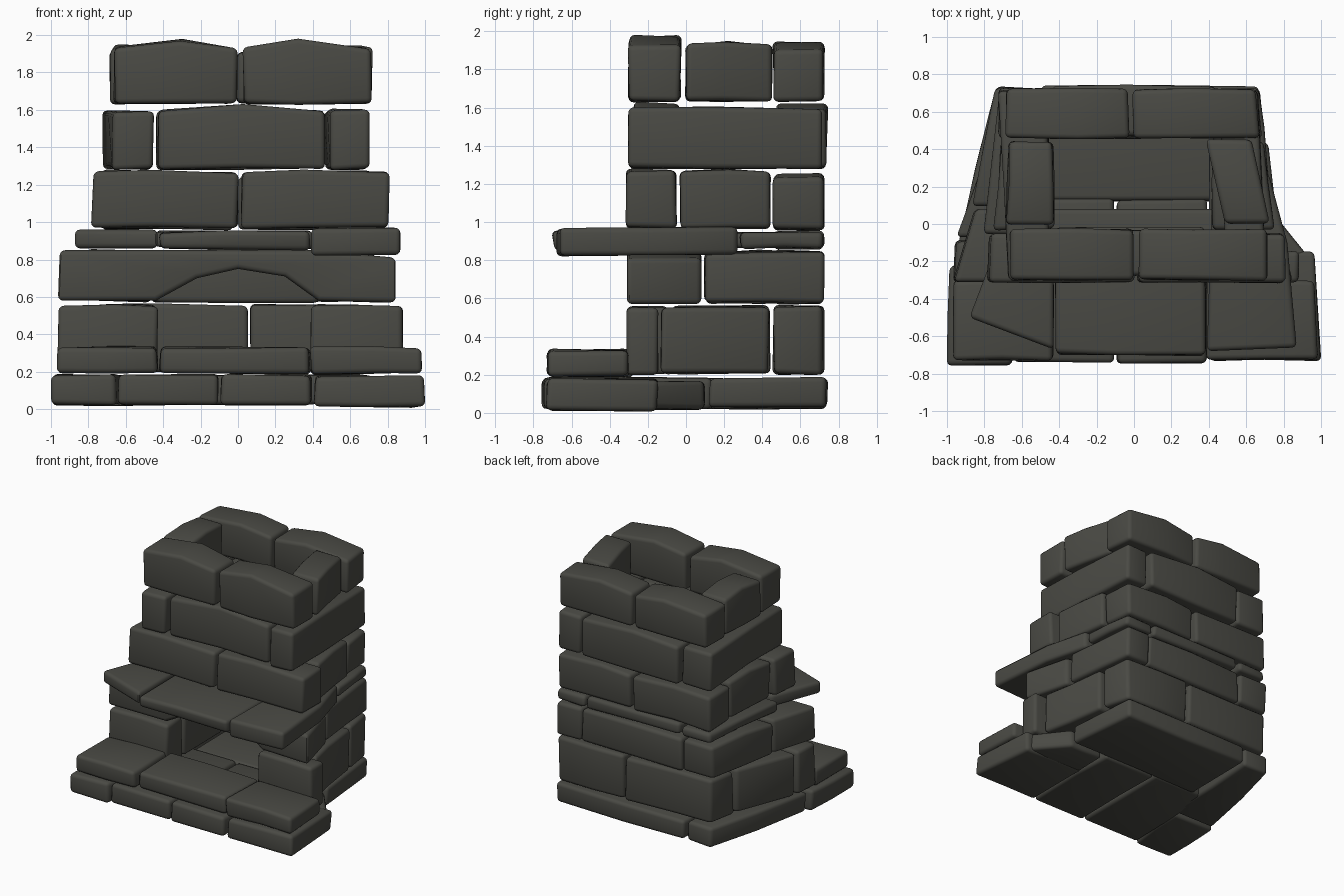
import bpy, bmesh, math, random
from mathutils import Vector

if "Cube" in bpy.data.objects:
    bpy.data.objects.remove(bpy.data.objects["Cube"])

random.seed(7)
mat = bpy.data.materials.new("dark stone")
mat.diffuse_color = (0.068, 0.068, 0.058, 1)
mat.use_nodes = True
mat.node_tree.nodes["Principled BSDF"].inputs["Base Color"].default_value = mat.diffuse_color


def finish(name, bm, width=0.027):
    """Round the sharp edges and make a smooth-shaded object."""
    bmesh.ops.recalc_face_normals(bm, faces=bm.faces)
    edges = [e for e in bm.edges if e.calc_face_angle(0) > math.radians(38)]
    bmesh.ops.bevel(bm, geom=edges, offset=width, segments=3, profile=0.5,
                    affect='EDGES', clamp_overlap=True)
    for v in bm.verts:
        v.co.z = max(v.co.z, 0)
    me = bpy.data.meshes.new(name)
    bm.to_mesh(me)
    bm.free()
    me.materials.append(mat)
    ob = bpy.data.objects.new(name, me)
    bpy.context.collection.objects.link(ob)
    bpy.ops.object.select_all(action='DESELECT')
    ob.select_set(True)
    bpy.context.view_layer.objects.active = ob
    bpy.ops.object.shade_smooth_by_angle(angle=math.radians(35))


def stone(name, z0, z1, y0, y1, f0, f1, b0, b1, bump=0.012):
    """Hewn block: f = x range at the front, b = x range at the back."""
    j = lambda s=0.008: random.uniform(-s, s)
    a, b, c, d = Vector((f0, y0)), Vector((f1, y0)), Vector((b1, y1)), Vector((b0, y1))
    if y1 - y0 > f1 - f0:
        a, b, c, d = b, c, d, a
    bm = bmesh.new()
    rings = []
    for t in (0, random.uniform(0.4, 0.6), 1):
        p, q = a.lerp(b, t), d.lerp(c, t)
        up = bump if 0 < t < 1 else 0
        rings.append([bm.verts.new((v.x + j(), v.y + j(), z)) for v, z in (
            (p, z0 + j()), (q, z0 + j()), (q, z1 + up + j()), (p, z1 + up + j()))])
    for r, s in zip(rings, rings[1:]):
        for i in range(4):
            k = (i + 1) % 4
            bm.faces.new((r[i], r[k], s[k], s[i]))
    bm.faces.new(rings[0])
    bm.faces.new(rings[-1])
    finish(name, bm)


def prism(name, pts, direction, taper=1):
    """Outline swept along a direction, the far end narrowed in x."""
    bm = bmesh.new()
    face = bm.faces.new([bm.verts.new(p) for p in pts])
    new = bmesh.ops.extrude_face_region(bm, geom=[face])["geom"]
    for v in new:
        if isinstance(v, bmesh.types.BMVert):
            v.co += Vector(direction)
            if abs(v.co.x) > 0.8:
                v.co.x *= taper
    finish(name, bm)


def course(name, z0, z1, rows, bump=0.012):
    """A row of stones; a ninth value in a row overrides the bump."""
    for i, row in enumerate(rows):
        stone(f"{name}_{i + 1}", z0, z1, *row[:6], bump=row[6] if len(row) > 6 else bump)


# Ground course
course("base_stone", 0.025, 0.185, [
    (-.75, -.22, -1.0, -.65, -.98, -.60),
    (-.74, .13, -.64, -.11, -.60, -.11),
    (-.74, .13, -.09, .39, -.09, .39),
    (-.20, .73, -.96, -.56, -.74, -.51),
    (.12, .74, -.50, .72, -.49, .67)], 0.0)
stone("base_right_front", 0.008, 0.175, -.73, -.15, .41, 1.0, .41, .96, 0)
stone("base_right_side", 0.02, 0.165, -.21, .10, .41, .96, .41, .72, 0)

# Hearth slabs
course("hearth_slab", 0.19, 0.33, [
    (-.73, -.30, -.97, -.43, -.96, -.43),
    (-.70, -.28, -.42, .38, -.42, .38),
    (-.72, -.30, .39, .985, .39, .97)], 0.0)

# Firebox walls
course("firebox_stone", 0.205, 0.555, [
    (-.31, -.09, -.96, -.43, -.95, -.43),
    (-.31, -.15, .39, .88, .40, .88),
    (-.07, .44, -.95, -.44, -.77, -.44),
    (-.13, .43, .40, .80, .40, .71),
    (.46, .72, -.76, .05, -.73, .05),
    (.46, .72, .07, .70, .07, .66)], 0.005)

# Arched lintel
arch = [(-.97, .58), (-.44, .58), (-.22, .70), (0, .75), (.25, .71), (.43, .58),
        (.85, .57), (.85, .81), (.40, .85), (-.40, .85), (-.96, .85)]
prism("arched_lintel", [(x, -.31, z) for x, z in arch], (0, .39, 0), 0.88)
course("lintel_course", 0.575, 0.84, [
    (.10, .72, -.86, -.45, -.74, -.47),
    (.10, .72, .42, .74, .45, .67),
    (.46, .72, -.44, .43, -.46, .45)], 0.008)

# Mantel shelf
prism("mantel_left", [(-.88, -.50, .86), (-.43, -.67, .86), (-.43, -.08, .86),
                      (-.72, -.08, .86)], (0, 0, .10))
stone("mantel_middle", .855, .945, -.695, -.02, -.42, .38, -.42, .38)
prism("mantel_right", [(.39, -.68, .82), (.87, -.66, .825), (.82, -.10, .825),
                       (.72, .27, .83), (.42, .27, .83)], (0, 0, .145))
course("mantel_course", 0.86, 0.95, [
    (-.06, .72, -.80, -.44, -.72, -.46),
    (.285, .72, .42, .72, .42, .67),
    (.46, .72, -.44, .40, -.44, .40)], 0.0)

# Lower chimney
course("lower_chimney", 0.97, 1.265, [
    (-.31, -.05, -.78, 0, -.77, 0),
    (-.31, -.05, .02, .81, .02, .80),
    (-.03, .44, -.75, -.43, -.71, -.43),
    (-.03, .44, .42, .75, .42, .70)], 0.01)
course("lower_chimney_back", 0.96, 1.235, [
    (.46, .72, -.73, -.02, -.72, -.02),
    (.46, .72, 0, .68, 0, .66)], 0.02)

# Middle chimney
course("middle_chimney", 1.285, 1.595, [
    (-.30, .71, -.67, -.45, -.72, -.46, .005),
    (-.30, .71, .49, .71, .46, .66, .005),
    (-.28, -.04, -.43, .47, -.43, .47, .03),
    (.47, .74, -.44, .44, -.44, .44, .02)])

# Chimney top
course("chimney_top", 1.635, 1.93, [
    (-.30, -.03, -.66, -.005, -.66, 0, .045),
    (-.30, -.03, .03, .71, .03, .71, .045),
    (0, .44, -.68, -.43, -.67, -.44),
    (0, .45, .49, .72, .38, .63)])
course("chimney_top_back", 1.635, 1.91, [
    (.46, .72, -.69, -.03, -.68, -.03),
    (.46, .72, -.01, .67, -.01, .65)], 0.03)
